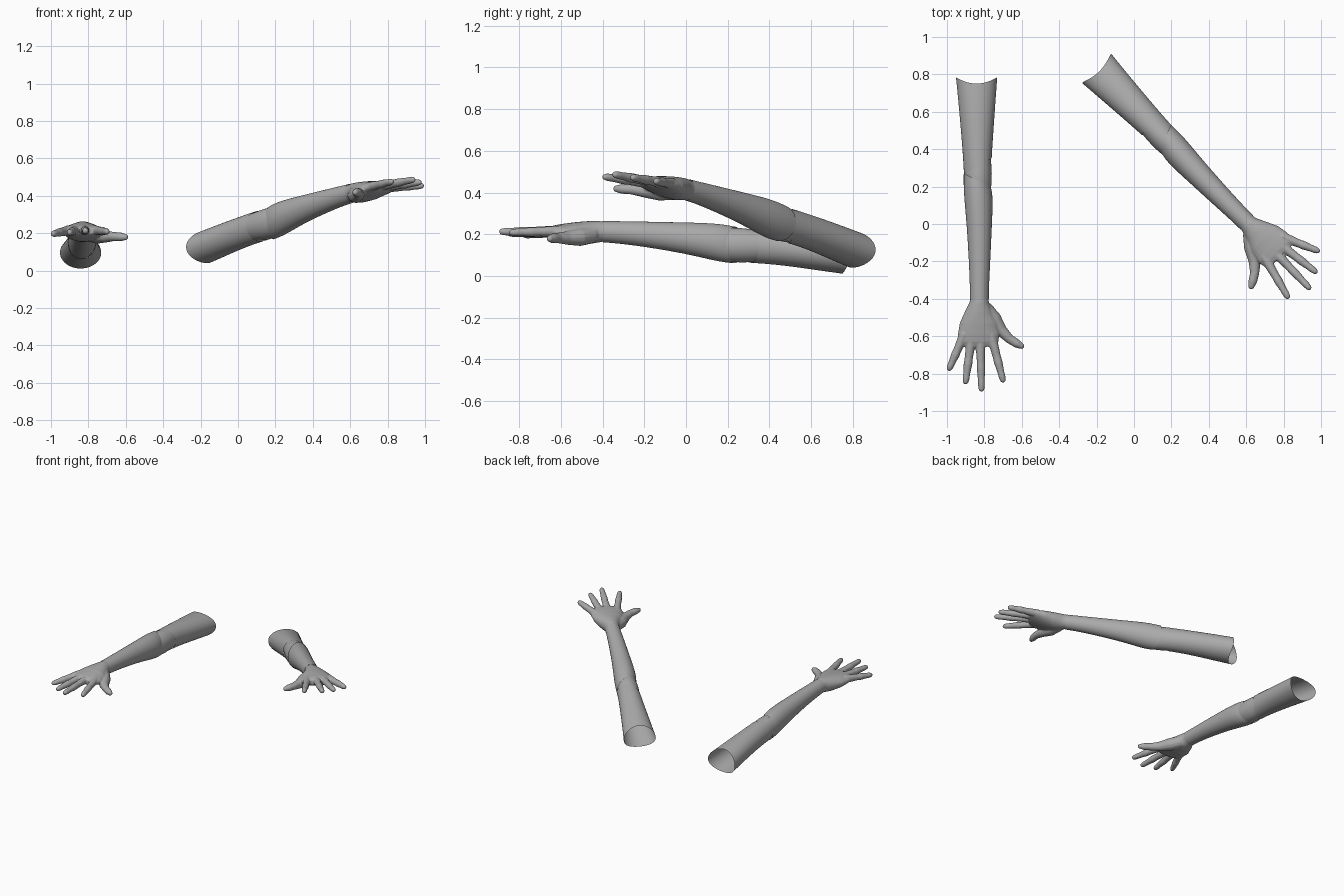
import bpy, bmesh
from math import sin, cos, pi, radians
from mathutils import Vector, Matrix

cube = bpy.data.objects.get("Cube")
if cube:
    bpy.data.objects.remove(cube)

grey = bpy.data.materials.new("plain_grey")
grey.use_nodes = True
grey.diffuse_color = (0.4, 0.4, 0.4, 1)
grey.node_tree.nodes["Principled BSDF"].inputs["Base Color"].default_value = (0.4, 0.4, 0.4, 1)

SIDES = 24
# Second arm: mirrored, raised and swung outward about its open end
SWING = (Matrix.Translation((-0.19, 0.82, 0.12)) @ Matrix.Rotation(radians(45), 4, "Z")
         @ Matrix.Rotation(radians(-8.7), 4, "X") @ Matrix.Diagonal((-1, 1, 1, 1))
         @ Matrix.Translation((0.84, -0.77, -0.095)))


def skin_rings(bm, rings, capped=False):
    loops = [[bm.verts.new(p) for p in ring] for ring in rings]
    for a, b in zip(loops, loops[1:]):
        for i in range(len(a)):
            j = (i + 1) % len(a)
            bm.faces.new((a[i], a[j], b[j], b[i]))
    if capped:
        bm.faces.new(loops[0])
        bm.faces.new(loops[-1])


def section(y, x0, x1, z0, z1, tilt=0, saddle=0):
    """Oval across the arm, optionally slanted or saddle-cut along y."""
    ring = []
    for i in range(SIDES):
        c, s = cos(2 * pi * i / SIDES), sin(2 * pi * i / SIDES)
        ring.append(Vector(((x0 + x1) / 2 + (x1 - x0) / 2 * c,
                            y + tilt * c + saddle * c * c,
                            (z0 + z1) / 2 + (z1 - z0) / 2 * s)))
    return ring


def finger(bm, points, radii):
    """Round tube along a path with a rounded tip."""
    pts = [Vector(p) for p in points]
    radii = list(radii)
    tip = (pts[-1] - pts[-2]).normalized()
    end, r = pts[-1] - tip * radii[-1], radii[-1]
    pts[-1] = end
    for a in (30, 55, 78):
        pts.append(end + tip * r * sin(radians(a)))
        radii.append(r * cos(radians(a)))
    rings = []
    for i, p in enumerate(pts):
        d = (pts[min(i + 1, len(pts) - 1)] - pts[max(i - 1, 0)]).normalized()
        side = d.cross(Vector((0, 0, 1))).normalized()
        up = side.cross(d)
        rings.append([p + radii[i] * (side * cos(2 * pi * k / 12) + up * sin(2 * pi * k / 12))
                      for k in range(12)])
    skin_rings(bm, rings, True)


def place(name, bm, organic=False):
    """Make the right-hand part and its posed left-hand counterpart."""
    bmesh.ops.recalc_face_normals(bm, faces=bm.faces)
    for side, matrix in (("right", Matrix.Identity(4)), ("left", SWING)):
        mesh = bpy.data.meshes.new(side + "_" + name)
        bm.to_mesh(mesh)
        mesh.transform(matrix)
        if side == "left":
            mesh.flip_normals()
        mesh.materials.append(grey)
        mesh.shade_smooth()
        obj = bpy.data.objects.new(mesh.name, mesh)
        bpy.context.collection.objects.link(obj)
        if organic:
            remesh = obj.modifiers.new("blend", "REMESH")
            remesh.mode = "VOXEL"
            remesh.voxel_size = 0.005
            remesh.use_smooth_shade = True
            smooth = obj.modifiers.new("soften", "SMOOTH")
            smooth.factor = 0.5
            smooth.iterations = 4
        else:
            sub = obj.modifiers.new("round", "SUBSURF")
            sub.levels = sub.render_levels = 1
    bm.free()


# Upper arm: open sleeve with a saddle-cut shoulder end
bm = bmesh.new()
skin_rings(bm, [
    section(0.75, -0.953, -0.73, 0.01, 0.183, 0, 0.035),
    section(0.66, -0.942, -0.738, 0.022, 0.195, 0, 0.02),
    section(0.50, -0.925, -0.75, 0.046, 0.212, 0.01),
    section(0.38, -0.914, -0.757, 0.058, 0.223, 0.03),
    section(0.31, -0.91, -0.76, 0.062, 0.228, 0.042)])
place("upper_arm", bm)

# Elbow: wedge-shaped hinge piece, wider toward the thumb side
bm = bmesh.new()
skin_rings(bm, [
    section(0.36, -0.90, -0.768, 0.07, 0.219, 0.03),
    section(0.31, -0.905, -0.764, 0.066, 0.225, 0.03),
    section(0.27, -0.907, -0.758, 0.063, 0.23),
    section(0.23, -0.905, -0.762, 0.066, 0.232, -0.03),
    section(0.18, -0.90, -0.77, 0.07, 0.23, -0.03)])
place("elbow_joint", bm)

# Forearm
bm = bmesh.new()
skin_rings(bm, [
    section(0.235, -0.911, -0.765, 0.06, 0.237, -0.036),
    section(0.19, -0.912, -0.757, 0.063, 0.246, -0.025),
    section(0.12, -0.908, -0.754, 0.076, 0.254, -0.01),
    section(0.0, -0.895, -0.759, 0.106, 0.257),
    section(-0.2, -0.883, -0.768, 0.14, 0.261),
    section(-0.33, -0.878, -0.775, 0.156, 0.263),
    section(-0.40, -0.877, -0.776, 0.161, 0.264)])
place("forearm", bm)

# Hand: palm, four fingers and thumb blended into one skin
bm = bmesh.new()
skin_rings(bm, [
    section(-0.385, -0.872, -0.781, 0.167, 0.259),
    section(-0.42, -0.88, -0.775, 0.16, 0.264),
    section(-0.47, -0.905, -0.755, 0.152, 0.263),
    section(-0.53, -0.932, -0.728, 0.155, 0.258),
    section(-0.59, -0.942, -0.719, 0.168, 0.25),
    section(-0.63, -0.938, -0.725, 0.178, 0.243),
    section(-0.655, -0.91, -0.75, 0.192, 0.232)], True)
for base, tip, droop in (((-0.905, -0.585), (-0.993, -0.785), 0.195),
                         ((-0.868, -0.60), (-0.902, -0.858), 0.203),
                         ((-0.822, -0.60), (-0.815, -0.897), 0.212),
                         ((-0.765, -0.59), (-0.697, -0.848), 0.208)):
    a, b = Vector((*base, 0.215)), Vector((*tip, droop))
    # Slight swelling at the finger joints
    finger(bm, [a.lerp(b, t) for t in (0, 0.25, 0.45, 0.58, 0.76, 0.88, 1)],
           (0.028, 0.025, 0.022, 0.0235, 0.019, 0.0185, 0.016))
finger(bm, [(-0.80, -0.45, 0.198), (-0.75, -0.51, 0.186), (-0.71, -0.57, 0.182),
            (-0.665, -0.615, 0.182), (-0.625, -0.64, 0.18), (-0.588, -0.66, 0.178)],
       (0.042, 0.043, 0.033, 0.025, 0.0235, 0.017))
place("hand", bm, True)
